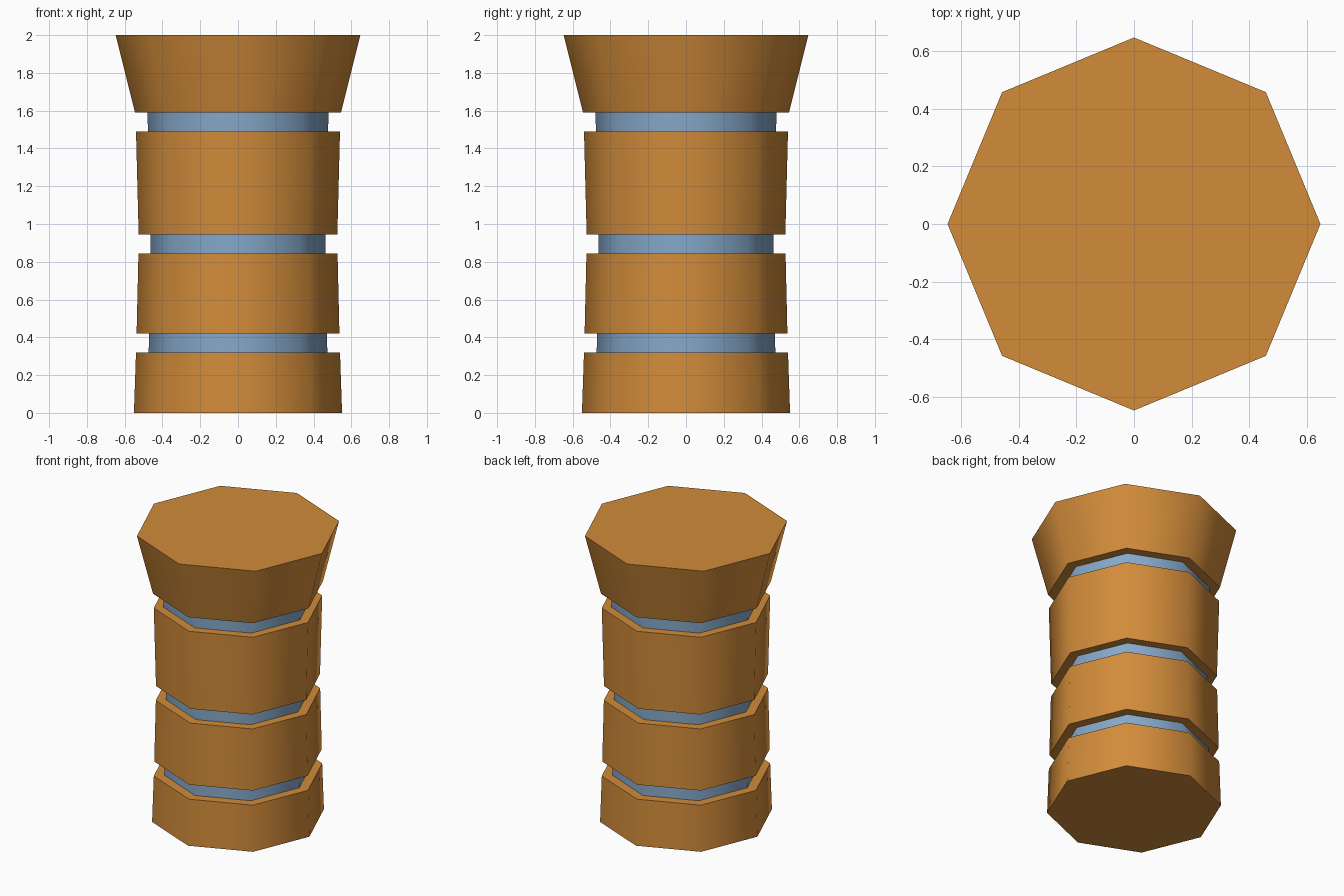
import bpy, bmesh, math

if "Cube" in bpy.data.objects:
    bpy.data.objects.remove(bpy.data.objects["Cube"])

SIDES = 8


def material(name, rgb):
    m = bpy.data.materials.new(name)
    m.diffuse_color = (*rgb, 1.0)
    m.use_nodes = True
    m.node_tree.nodes["Principled BSDF"].inputs["Base Color"].default_value = m.diffuse_color
    return m


orange = material("ochre wood", (0.64, 0.26, 0.042))
blue = material("steel blue", (0.235, 0.39, 0.58))

# Outline of the pillar from base to flared top: (radius, height)
profile = [
    (0.551, 0.0), (0.54, 0.32),      # foot block
    (0.473, 0.32), (0.471, 0.42),    # lower band
    (0.537, 0.42), (0.527, 0.845),   # lower drum
    (0.463, 0.845), (0.463, 0.945),  # middle band
    (0.526, 0.945), (0.54, 1.49),    # upper drum
    (0.477, 1.49), (0.479, 1.59),    # upper band
    (0.545, 1.59), (0.648, 2.0),     # flared capital
]
BAND_STARTS = {2, 6, 10}             # profile segments that are blue walls

bm = bmesh.new()
rings = []
for r, z in profile:
    rings.append([bm.verts.new((r * math.cos(math.tau * i / SIDES),
                                r * math.sin(math.tau * i / SIDES), z))
                  for i in range(SIDES)])

# Walls and ledges
for k, (low, high) in enumerate(zip(rings, rings[1:])):
    for i in range(SIDES):
        j = (i + 1) % SIDES
        f = bm.faces.new((low[i], low[j], high[j], high[i]))
        f.material_index = 1 if k in BAND_STARTS else 0

# Bottom and top caps
bm.faces.new(rings[0][::-1])
bm.faces.new(rings[-1])

mesh = bpy.data.meshes.new("pillar")
bm.to_mesh(mesh)
bm.free()
mesh.materials.append(orange)
mesh.materials.append(blue)
pillar = bpy.data.objects.new("pillar", mesh)
bpy.context.collection.objects.link(pillar)

# Smooth around the shaft, sharp at ledges and caps
bpy.context.view_layer.objects.active = pillar
pillar.select_set(True)
bpy.ops.object.shade_smooth_by_angle(angle=math.radians(60))
